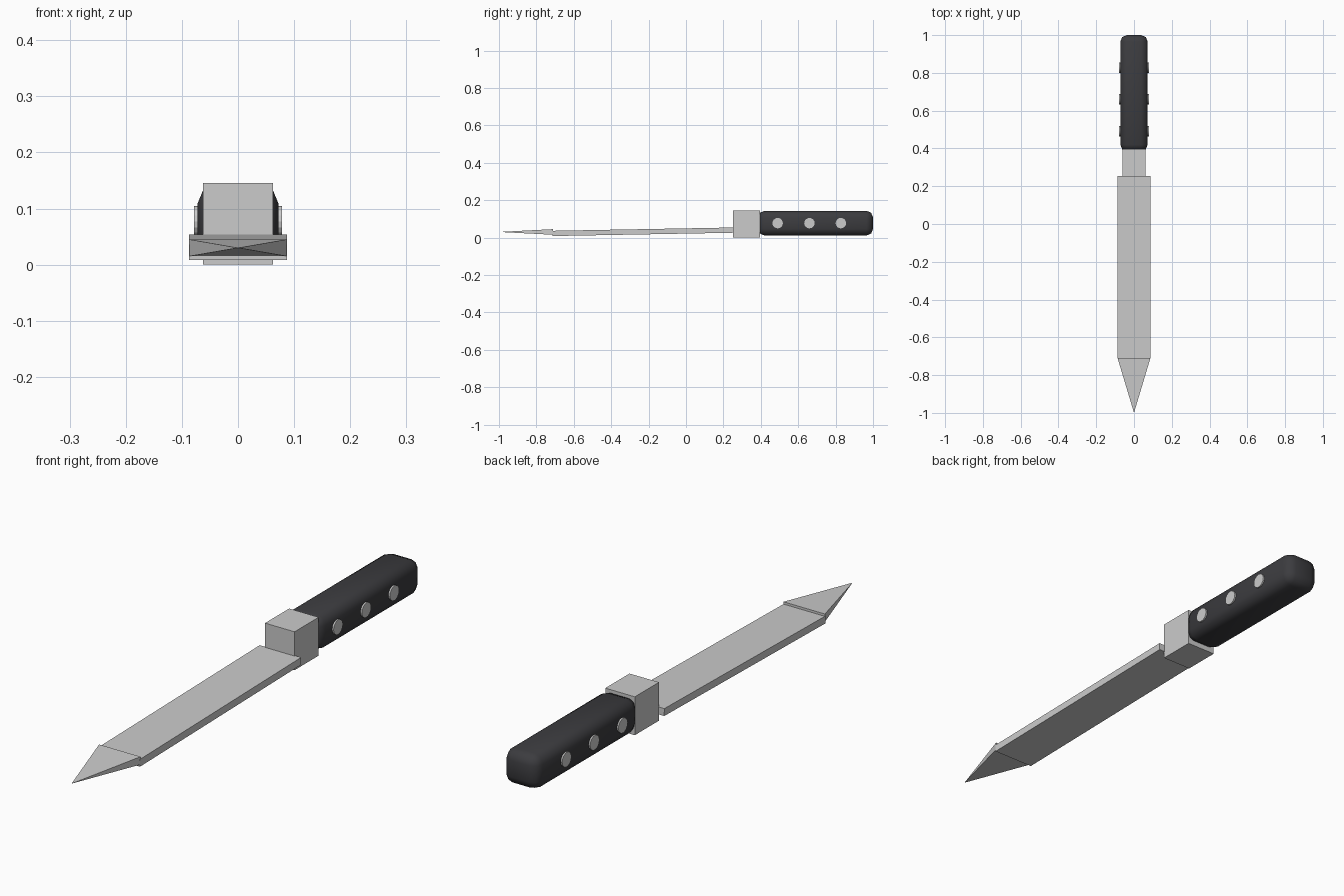
import bpy, math

if "Cube" in bpy.data.objects:
    bpy.data.objects.remove(bpy.data.objects["Cube"])


def box(name, x, y, z):
    """Box from (min, max) ranges."""
    r = (x, y, z)
    bpy.ops.mesh.primitive_cube_add(size=1, location=[(a + b) / 2 for a, b in r])
    ob = bpy.context.object
    ob.name = name
    ob.scale = [b - a for a, b in r]
    bpy.ops.object.transform_apply(location=False, rotation=False, scale=True)
    return ob


black = bpy.data.materials.new("black_handle")
black.diffuse_color = (0.045, 0.045, 0.05, 1)
black.use_nodes = True
black.node_tree.nodes["Principled BSDF"].inputs["Base Color"].default_value = black.diffuse_color

# Blade: flat slab, sloping slightly down towards the tip
blade = box("blade", (-0.087, 0.087), (-0.713, 0.255), (0.017, 0.045))
blade.rotation_euler.x = math.radians(1.05)

# Blade tip: flattened four-sided pyramid
hw, hz, y0 = 0.087, 0.015, -0.71
verts = [(sx * hw, y0, 0.03 + sz * hz) for sx, sz in ((-1, -1), (1, -1), (1, 1), (-1, 1))]
verts.append((0, -1.0, 0.03))
faces = [(3, 2, 1, 0)] + [(i, (i + 1) % 4, 4) for i in range(4)]
mesh = bpy.data.meshes.new("blade_tip")
mesh.from_pydata(verts, [], faces)
tip = bpy.data.objects.new("blade_tip", mesh)
bpy.context.collection.objects.link(tip)

# Bolster block between blade and handle
box("bolster", (-0.062, 0.062), (0.251, 0.396), (0, 0.146))

# Rounded handle
handle = box("handle", (-0.0725, 0.0725), (0.385, 1.0), (0.011, 0.143))
handle.data.materials.append(black)
bevel = handle.modifiers.new("rounding", 'BEVEL')
bevel.width = 0.035
bevel.segments = 2
bpy.ops.object.modifier_apply(modifier="rounding")
bpy.ops.object.shade_smooth_by_angle(angle=math.radians(60))

# Rivets running through the handle
for i, y in enumerate((0.49, 0.66, 0.828)):
    bpy.ops.mesh.primitive_cylinder_add(vertices=16, radius=0.028, depth=0.157,
                                        location=(0, y, 0.077),
                                        rotation=(0, math.pi / 2, 0))
    bpy.context.object.name = f"rivet_{i + 1}"
